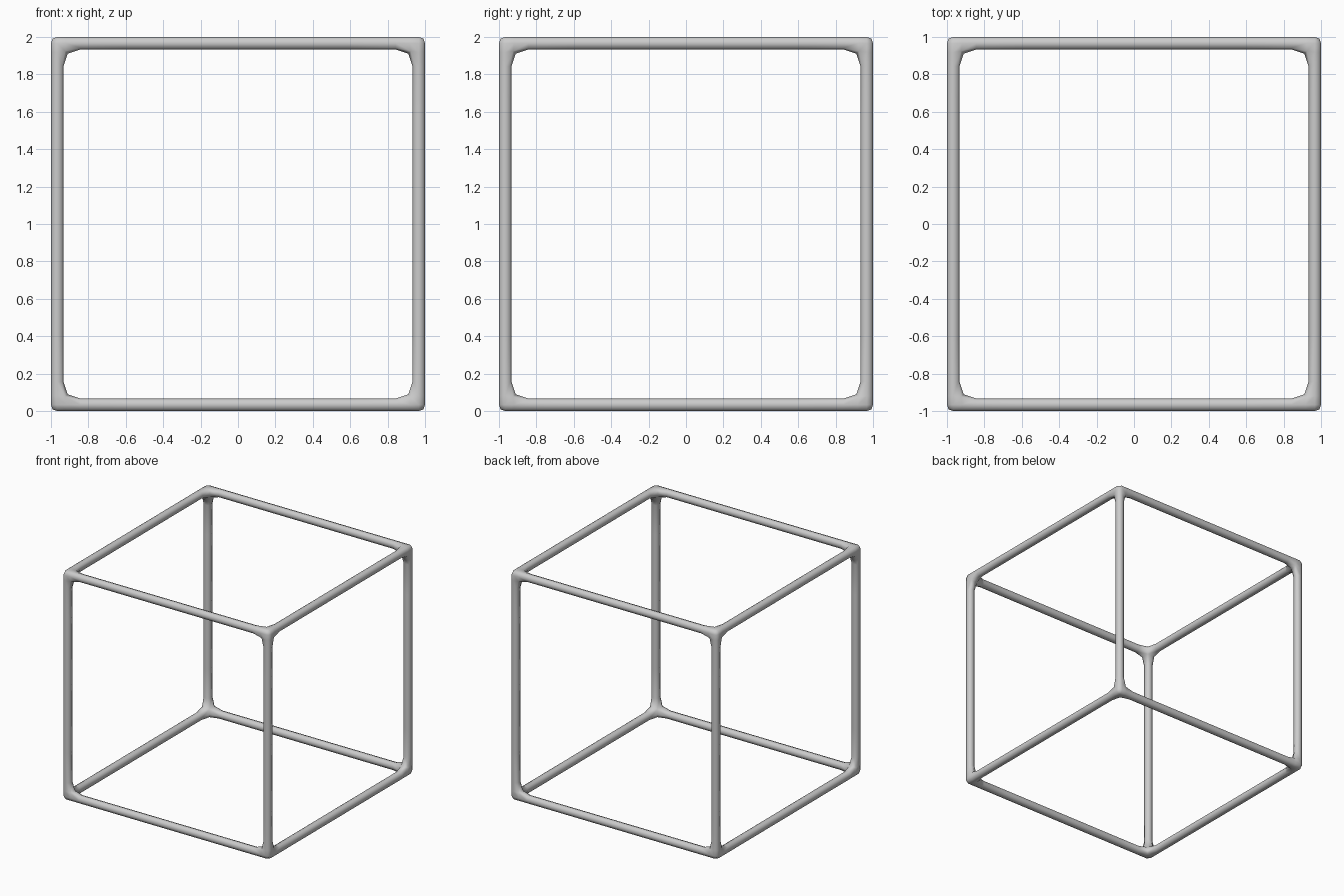
import bpy, bmesh
from itertools import product

if "Cube" in bpy.data.objects:
    bpy.data.objects.remove(bpy.data.objects["Cube"])

OUT, INNER, LOOP = 1.0, 0.933, 0.753   # outer face, inner bar face, holding loop
grid = [-OUT, -INNER, -LOOP, LOOP, INNER, OUT]
N = len(grid) - 1


def solid(cell):
    """A cell belongs to the frame if it touches the outside on two axes or more."""
    return (all(0 <= i < N for i in cell)
            and sum(i in (0, N - 1) for i in cell) >= 2)


bm = bmesh.new()
verts = {}


def vert(key):
    if key not in verts:
        x, y, z = (grid[i] for i in key)
        verts[key] = bm.verts.new((x, y, z + OUT))
    return verts[key]


# Square-section cage: twelve bars joined at eight corner nodes
for cell in product(range(N), repeat=3):
    if not solid(cell):
        continue
    for axis, side in product(range(3), (0, 1)):
        neighbour = list(cell)
        neighbour[axis] += 2 * side - 1
        if solid(neighbour):
            continue
        u, v = (axis + 1) % 3, (axis + 2) % 3
        corners = []
        for du, dv in ((0, 0), (1, 0), (1, 1), (0, 1)):
            key = list(cell)
            key[axis] += side
            key[u] += du
            key[v] += dv
            corners.append(vert(tuple(key)))
        bm.faces.new(corners if side else corners[::-1])

mesh = bpy.data.meshes.new("cube_frame")
bm.to_mesh(mesh)
bm.free()
mesh.polygons.foreach_set("use_smooth", [True] * len(mesh.polygons))
frame = bpy.data.objects.new("cube_frame", mesh)
bpy.context.collection.objects.link(frame)

# One subdivision rounds the bars and flares the inside corners
sub = frame.modifiers.new("round_bars", 'SUBSURF')
sub.levels = sub.render_levels = 1
sub.use_limit_surface = False
